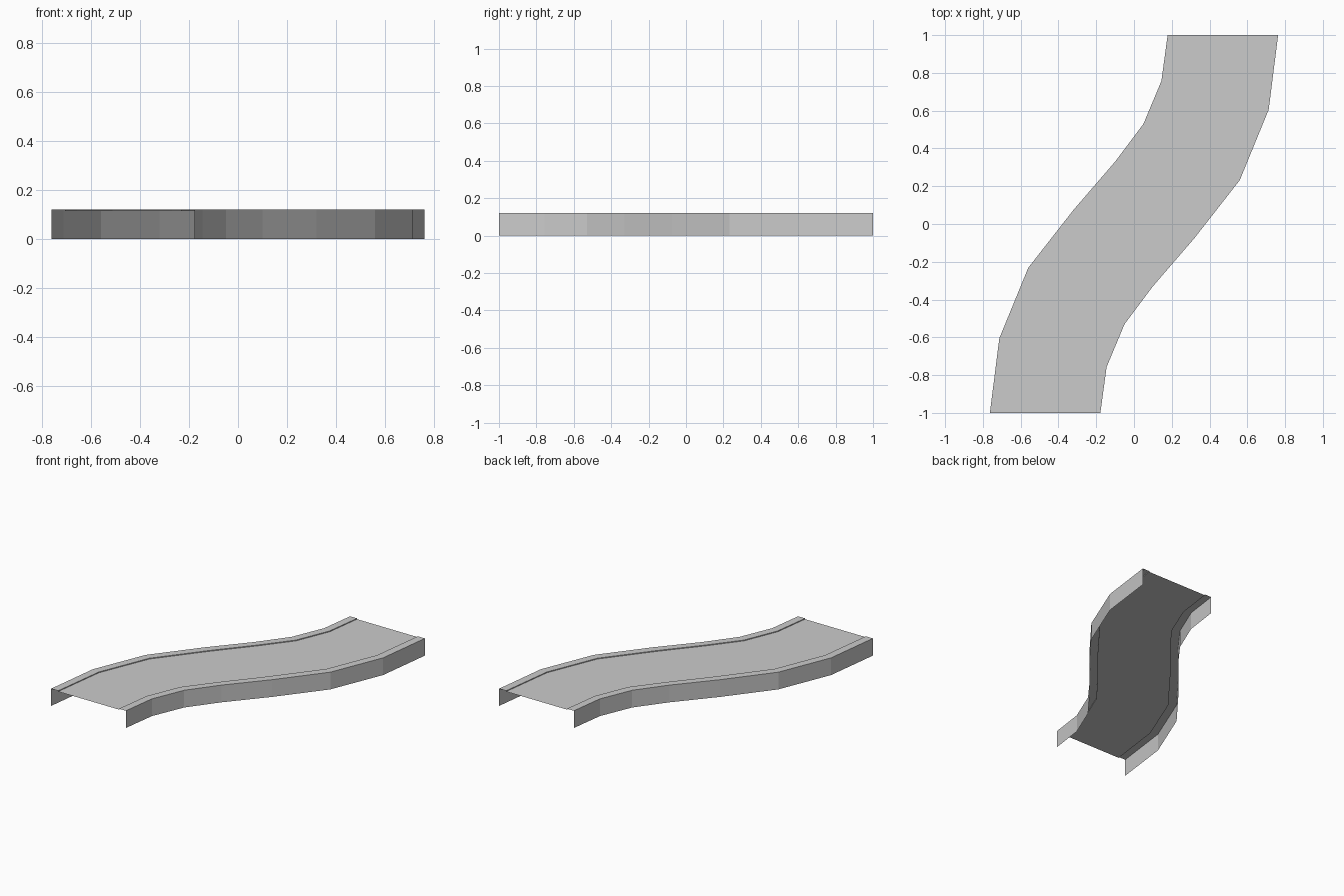
import bpy
import bmesh

if "Cube" in bpy.data.objects:
    bpy.data.objects.remove(bpy.data.objects["Cube"])

TOP, ROAD = 0.122, 0.116

# Plan paths of the left kerb; the right side is the same turned half a revolution
outer = [(-0.763, -1), (-0.713, -0.605), (-0.56, -0.232), (-0.32, 0.075),
         (-0.10, 0.33), (0.05, 0.53), (0.145, 0.757), (0.178, 1)]
inner = [(-0.708, -1), (-0.658, -0.617), (-0.512, -0.26), (-0.27, 0.05),
         (-0.06, 0.30), (0.10, 0.505), (0.198, 0.743), (0.232, 1)]


def turned(path):
    return [(-x, -y) for x, y in path]


def strips(name, rails):
    """Join neighbouring rails (path, height) with flat quads."""
    bm = bmesh.new()
    rows = [[bm.verts.new((x, y, z)) for x, y in path] for path, z in rails]
    for a, b in zip(rows, rows[1:]):
        for i in range(len(a) - 1):
            bm.faces.new((a[i], b[i], b[i + 1], a[i + 1]))
    mesh = bpy.data.meshes.new(name)
    bm.to_mesh(mesh)
    bm.free()
    obj = bpy.data.objects.new(name, mesh)
    bpy.context.collection.objects.link(obj)
    return obj


# Road surface between the kerbs
strips("road_surface", [(inner, ROAD), (turned(inner)[::-1], ROAD)])

# Kerbs: outer side wall, flat top, small inner step down to the road
for side, fn in (("left", list), ("right", turned)):
    o, i = fn(outer), fn(inner)
    strips(side + "_kerb", [(o, 0), (o, TOP), (i, TOP), (i, ROAD)])
